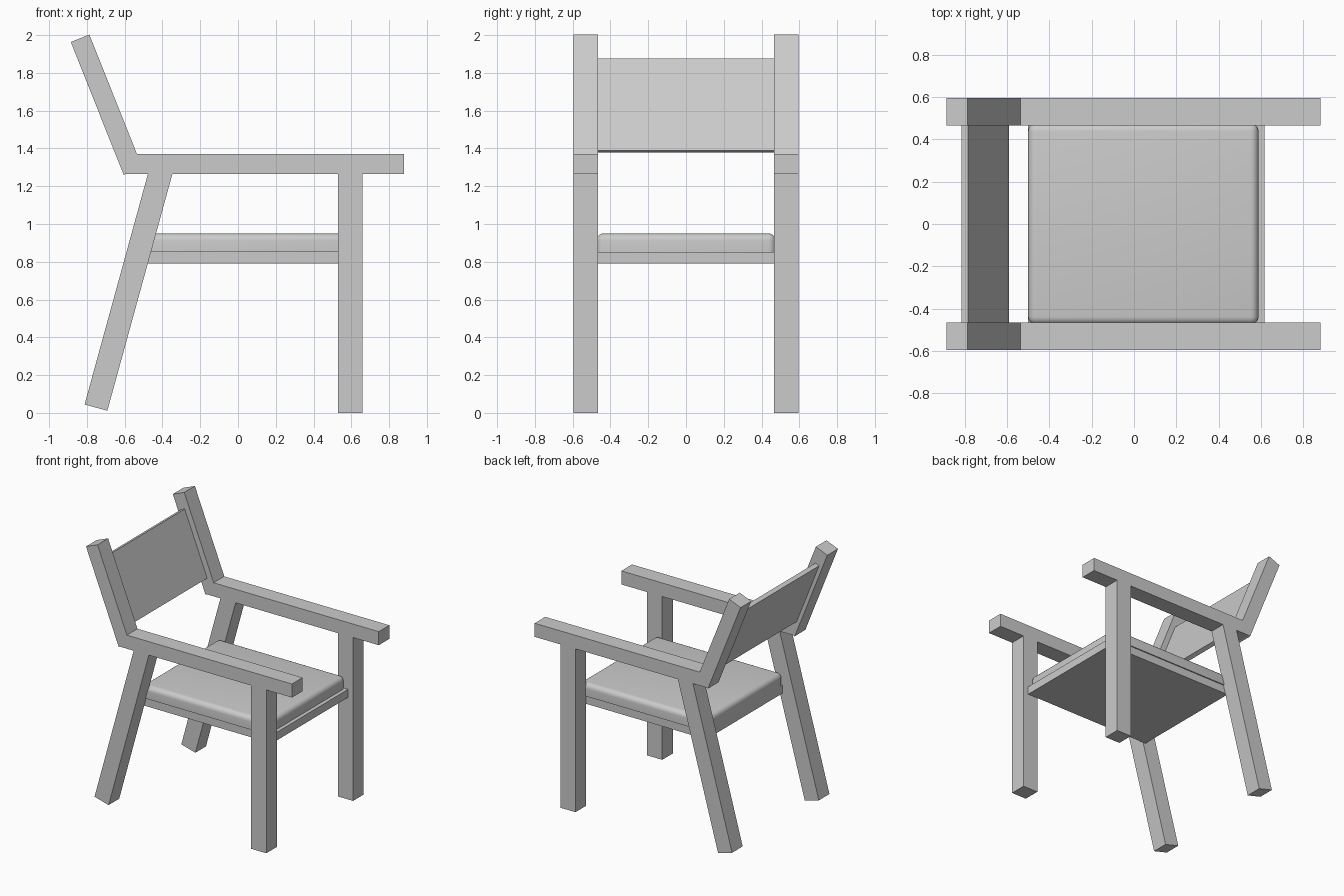
import bpy, bmesh
from mathutils import Vector

if "Cube" in bpy.data.objects:
    bpy.data.objects.remove(bpy.data.objects["Cube"])

def prism(name, profile, y0, y1):
    """Extrude an x-z outline from y0 to y1."""
    bm = bmesh.new()
    face = bm.faces.new([bm.verts.new((x, y0, z)) for x, z in profile])
    ext = bmesh.ops.extrude_face_region(bm, geom=[face])
    moved = [v for v in ext["geom"] if isinstance(v, bmesh.types.BMVert)]
    bmesh.ops.translate(bm, verts=moved, vec=Vector((0, y1 - y0, 0)))
    bmesh.ops.recalc_face_normals(bm, faces=bm.faces[:])
    mesh = bpy.data.meshes.new(name)
    bm.to_mesh(mesh)
    bm.free()
    obj = bpy.data.objects.new(name, mesh)
    bpy.context.collection.objects.link(obj)
    return obj

def rect(x0, x1, z0, z1):
    return [(x0, z0), (x1, z0), (x1, z1), (x0, z1)]

def bar(a, b, width):
    """Outline of a slanted bar with square ends, from centre a to centre b."""
    a, b = Vector(a), Vector(b)
    d = (b - a).normalized()
    n = Vector((-d.y, d.x)) * width / 2
    return [tuple(p) for p in (a - n, b - n, b + n, a + n)]

INNER, OUTER = 0.466, 0.596

# Two mirrored side frames
side_parts = {
    "front_leg": rect(0.53, 0.66, 0, 1.28),
    "armrest": rect(-0.595, 0.88, 1.265, 1.37),
    "rear_leg": bar((-0.752, 0.028), (-0.397, 1.32), 0.125),
    "back_post": bar((-0.556, 1.28), (-0.836, 1.983), 0.106),
}
for side, sign in (("left", 1), ("right", -1)):
    for part, outline in side_parts.items():
        prism(f"{part}_{side}", outline, sign * INNER, sign * OUTER)

# Thin slanted backrest panel between the posts
prism("backrest", bar((-0.606, 1.384), (-0.799, 1.869), 0.034), -INNER, INNER)

# Seat board
prism("seat_base", rect(-0.50, 0.617, 0.79, 0.853), -INNER, INNER)

# Cushion with rounded upper rim
cushion = prism("seat_cushion", rect(-0.50, 0.588, 0.853, 0.95), -0.475, 0.475)
bm = bmesh.new()
bm.from_mesh(cushion.data)
rim = [e for e in bm.edges if max(v.co.z for v in e.verts) > 0.94]
bmesh.ops.bevel(bm, geom=rim, offset=0.038, segments=5, profile=0.5, affect='EDGES')
bm.to_mesh(cushion.data)
bm.free()
bpy.context.view_layer.objects.active = cushion
cushion.select_set(True)
bpy.ops.object.shade_smooth_by_angle(angle=0.6)
